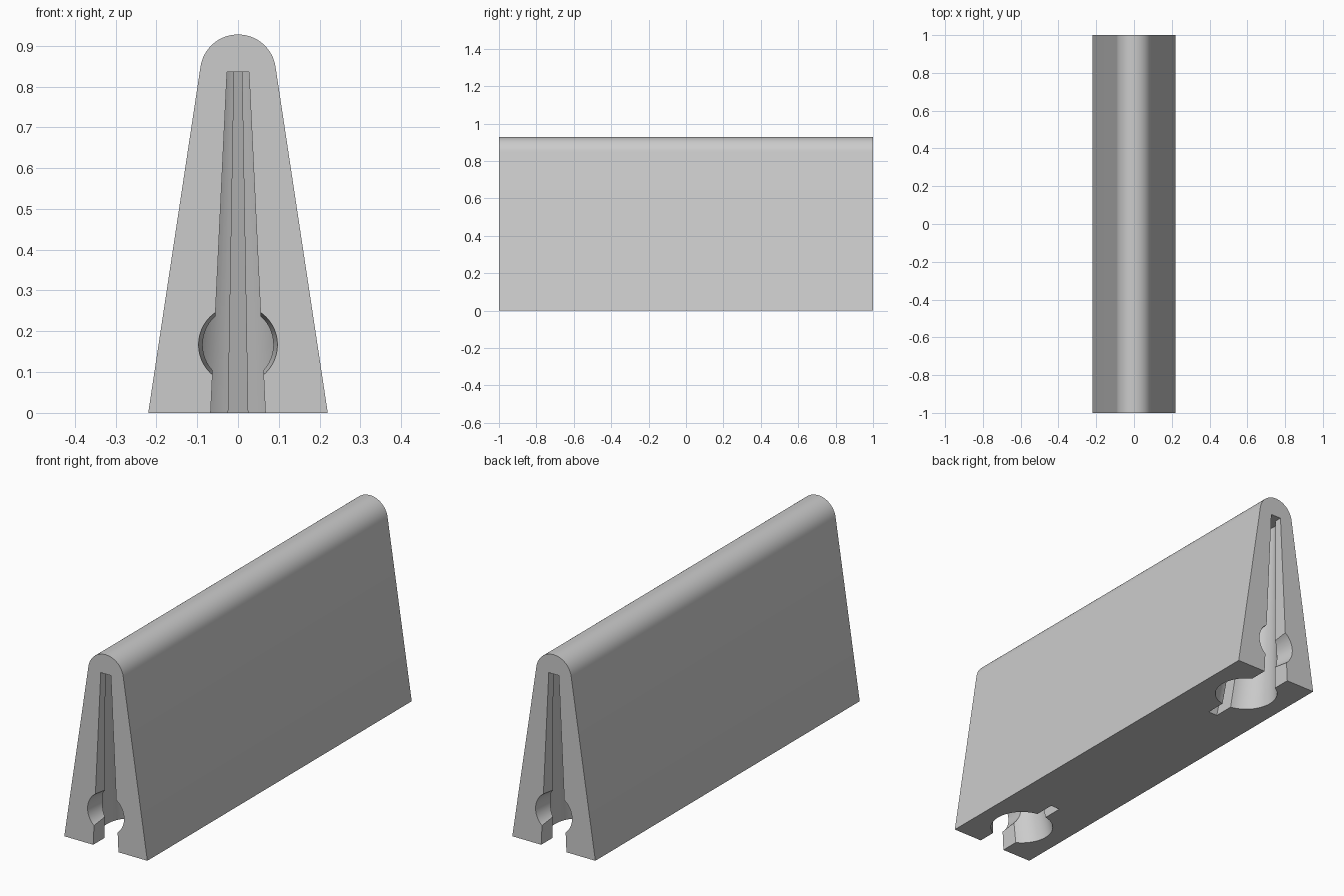
import bpy, bmesh, math
from mathutils import Vector

if "Cube" in bpy.data.objects:
    bpy.data.objects.remove(bpy.data.objects["Cube"])

grey = bpy.data.materials.new("light grey")
grey.diffuse_color = (0.6, 0.6, 0.6, 1)
grey.use_nodes = True
grey.node_tree.nodes["Principled BSDF"].inputs["Base Color"].default_value = grey.diffuse_color


def loft(name, rings):
    """Closed solid joining rings of matching points."""
    bm = bmesh.new()
    vs = [[bm.verts.new(p) for p in ring] for ring in rings]
    n = len(vs[0])
    for a, b in zip(vs, vs[1:]):
        for i in range(n):
            j = (i + 1) % n
            bm.faces.new((a[i], a[j], b[j], b[i]))
    bm.faces.new(vs[0][::-1])
    bm.faces.new(vs[-1])
    bmesh.ops.recalc_face_normals(bm, faces=bm.faces)
    me = bpy.data.meshes.new(name)
    bm.to_mesh(me)
    bm.free()
    ob = bpy.data.objects.new(name, me)
    bpy.context.collection.objects.link(ob)
    me.materials.append(grey)
    return ob


# Wedge body with rounded ridge
R, ZC, LEAN = 0.093, 0.8345, math.radians(8.6)
outline = [(-0.22, 0), (0.22, 0)]
for i in range(33):
    t = LEAN + (math.pi - 2 * LEAN) * i / 32
    outline.append((R * math.cos(t), ZC + R * math.sin(t)))
body = loft("wedge_body", [[(x, y, z) for x, z in outline] for y in (-1, 1)])

# Keyhole plan: mouth walls, round chamber, narrow rear slot (x, depth from end)
MOUTH, SLOT, C, RAD, DEEP = 0.067, 0.024, 0.21, 0.14, 0.445
t0, t1 = math.asin(MOUTH / RAD), math.pi - math.asin(SLOT / RAD)
half = [(MOUTH, -0.1)]
for i in range(25):
    t = t0 + (t1 - t0) * i / 24
    half.append((RAD * math.sin(t), C - RAD * math.cos(t)))
half.append((SLOT, DEEP))
plan = half + [(-x, d) for x, d in reversed(half)]

# Cut both ends: tapering keyhole pocket and round cross hole
TOP = 0.835
for side in (-1, 1):
    rings = []
    for z in (-0.1, TOP):
        s = 1 - 0.6 * z / TOP
        rings.append([(x * s, side * (1 - d * s), z) for x, d in plan])
    pocket = loft("pocket_cutter", rings)
    rings = []
    for d, r in ((-0.05, 0.102), (0.16, 0.080)):
        rings.append([(r * math.cos(math.tau * i / 48), side * (1 - d),
                       0.167 + r * math.sin(math.tau * i / 48)) for i in range(48)])
    hole = loft("cross_hole_cutter", rings)
    for cutter in (pocket, hole):
        cutter.hide_render = True
        mod = body.modifiers.new("cut", 'BOOLEAN')
        mod.operation, mod.solver, mod.object = 'DIFFERENCE', 'EXACT', cutter

# Apply cuts, drop the cutters and smooth the curved faces
bpy.context.view_layer.objects.active = body
body.select_set(True)
for mod in list(body.modifiers):
    bpy.ops.object.modifier_apply(modifier=mod.name)
for ob in list(bpy.data.objects):
    if ob is not body:
        bpy.data.objects.remove(ob)
bpy.ops.object.shade_smooth_by_angle(angle=math.radians(20))
